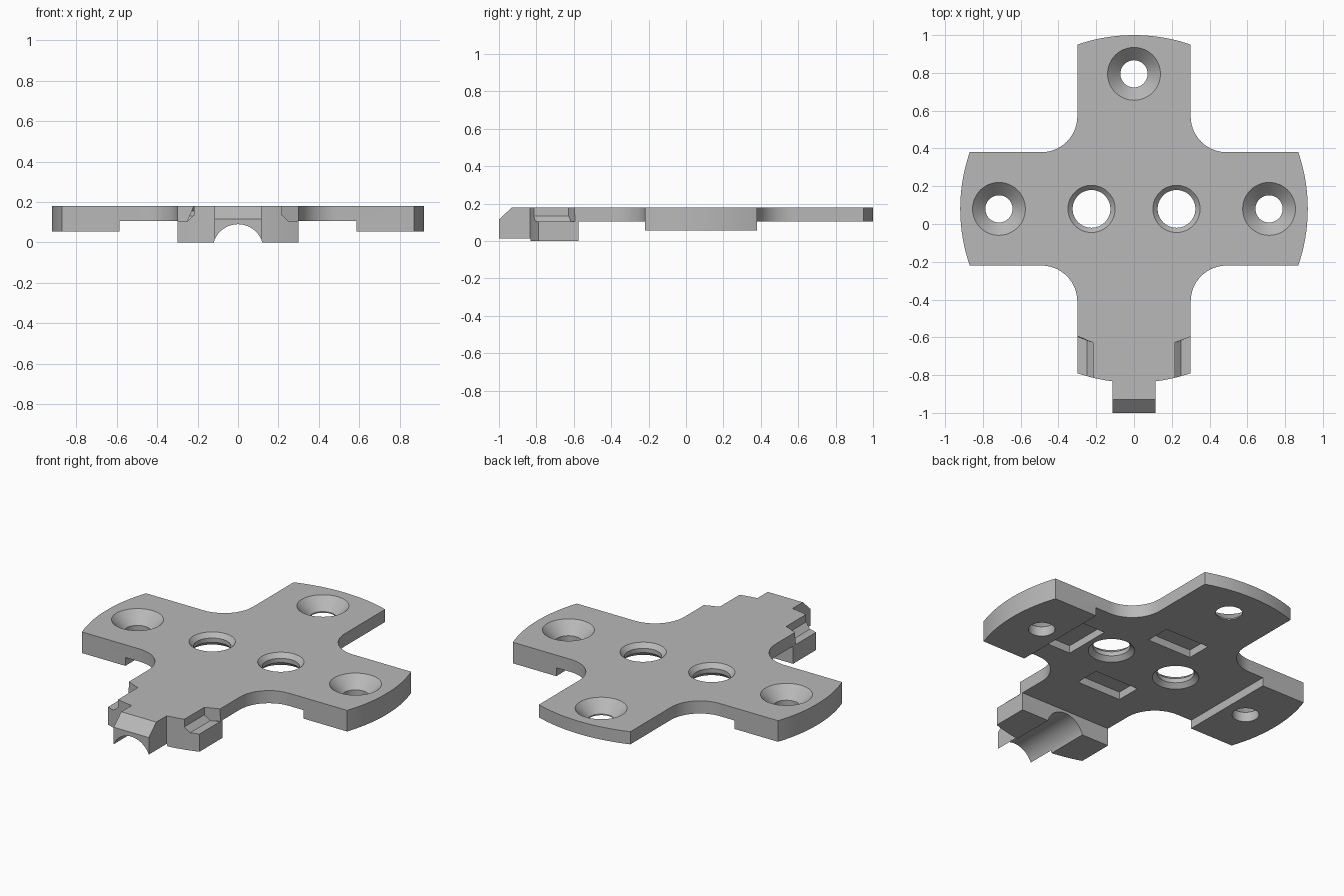
import bpy, bmesh, math
from mathutils import Vector

old = bpy.data.objects.get("Cube")
if old:
    bpy.data.objects.remove(old, do_unlink=True)

CY, R, W = 0.08, 0.92, 0.3          # cross centre, outer radius, arm half width
TOP, UNDER = 0.18, 0.105
NUB, FIL = 0.115, 0.19

grey = bpy.data.materials.new("plain grey")
grey.use_nodes = True
grey.diffuse_color = (0.48, 0.48, 0.48, 1)
grey.node_tree.nodes["Principled BSDF"].inputs["Base Color"].default_value = (0.48, 0.48, 0.48, 1)


def arc(cx, cy, r, a0, a1, n):
    angles = [math.radians(a0 + (a1 - a0) * i / n) for i in range(n + 1)]
    return [(cx + r * math.cos(a), cy + r * math.sin(a)) for a in angles]


def prism(name, pts, lo, hi, axis="Z"):
    """Extrude a 2D profile from lo to hi along an axis."""
    place = {"X": lambda p, d: (d, p[0], p[1]),
             "Y": lambda p, d: (p[0], d, p[1]),
             "Z": lambda p, d: (p[0], p[1], d)}[axis]
    bm = bmesh.new()
    face = bm.faces.new([bm.verts.new(place(p, lo)) for p in pts])
    out = bmesh.ops.extrude_face_region(bm, geom=[face])["geom"]
    shift = Vector(place((0, 0), hi - lo))
    bmesh.ops.translate(bm, vec=shift, verts=[v for v in out if isinstance(v, bmesh.types.BMVert)])
    return finish(name, bm)


def finish(name, bm):
    bmesh.ops.recalc_face_normals(bm, faces=bm.faces)
    me = bpy.data.meshes.new(name)
    bm.to_mesh(me)
    bm.free()
    me.materials.append(grey)
    ob = bpy.data.objects.new(name, me)
    bpy.context.collection.objects.link(ob)
    return ob


def box(name, x0, x1, y0, y1, z0, z1):
    return prism(name, [(x0, y0), (x1, y0), (x1, y1), (x0, y1)], z0, z1)


def turned(name, x, y, profile, n=48):
    """Closed solid of revolution from (radius, z) rings."""
    bm = bmesh.new()
    rings = [[bm.verts.new((px, py, z)) for px, py in arc(x, y, r, 0, 360, n)[:-1]]
             for r, z in profile]
    for a, b in zip(rings, rings[1:]):
        for i in range(n):
            j = (i + 1) % n
            bm.faces.new((a[i], a[j], b[j], b[i]))
    bm.faces.new(rings[0])
    bm.faces.new(rings[-1])
    return finish(name, bm)


# Cross-shaped plate with a nub on the front arm
ang = math.degrees(math.acos(W / R))
nub_ang = math.degrees(math.acos(NUB / R))
half = arc(0, CY, R, 90, ang, 10)
half += arc(W + FIL, CY + W + FIL, FIL, 180, 270, 14)
half += arc(0, CY, R, 90 - ang, ang - 90, 20)
half += arc(W + FIL, CY - W - FIL, FIL, 90, 180, 14)
half += arc(0, CY, R, -ang, -nub_ang, 5)
half.append((NUB, -1))
plate = prism("mounting_plate", half + [(-x, y) for x, y in reversed(half[1:])], 0, TOP)

# Underside recess leaves the front block and thick side pads
cutters = [box("under_cut", -0.585, 0.585, -0.575, 1.2, -0.1, UNDER)]
for s in (-1, 1):
    cutters.append(box("pad_cut", min(s * 0.58, s * 1.2), max(s * 0.58, s * 1.2), -0.5, 0.6, -0.1, 0.055))

# Cable channel and sloped nub tip
cutters.append(prism("channel_cut", arc(0, -0.035, 0.125, 0, 360, 64)[:-1], -1.2, -0.5, "Y"))
cutters.append(prism("nub_slope", [(-1.07, 0.05), (-0.86, 0.245), (-1.07, 0.245)], -0.2, 0.2, "X"))

# Shoulder notches with curved back walls
for s in (-1, 1):
    pts = [(0.218, 0.25), (0.218, 0.135), (0.25, UNDER), (0.3, UNDER), (0.35, UNDER), (0.35, 0.25), (0.3, 0.25)]
    notch = prism("notch_cut", [(s * x, z) for x, z in pts], -1.1, -0.6, "Y")
    for v in notch.data.vertices:
        if v.co.y > -0.7:
            v.co.y = CY - math.sqrt(0.74 ** 2 - v.co.x ** 2)
    cutters.append(notch)

# Countersunk screw holes
for x, y in ((-0.715, CY), (0.715, CY), (0, 0.795)):
    cutters.append(turned("screw_hole", x, y, [(0.072, -0.1), (0.072, 0.112), (0.14, TOP), (0.16, 0.2)]))

# Central holes, bevelled on both rims
for x in (-0.225, 0.225):
    cutters.append(turned("centre_hole", x, CY, [
        (0.145, 0.085), (0.125, UNDER), (0.1, 0.13), (0.1, 0.155), (0.125, TOP), (0.145, 0.2)]))

# Shallow pockets underneath
for x, y, w, d in ((0, CY + 0.29, 0.145, 0.075), (0, CY - 0.3, 0.145, 0.075), (0.455, 0.06, 0.075, 0.145)):
    cutters.append(box("pocket", x - w, x + w, y - d, y + d, 0.02, 0.15))

for c in cutters:
    c.hide_render = True
    m = plate.modifiers.new(c.name, "BOOLEAN")
    m.operation, m.solver, m.object = "DIFFERENCE", "EXACT", c

# Bake the cuts, then drop the cutters
deps = bpy.context.evaluated_depsgraph_get()
baked = bpy.data.meshes.new_from_object(plate.evaluated_get(deps))
plate.modifiers.clear()
plate.data = baked
baked.materials.clear()
baked.materials.append(grey)
for c in cutters:
    bpy.data.objects.remove(c, do_unlink=True)

bpy.ops.object.select_all(action="DESELECT")
plate.select_set(True)
bpy.context.view_layer.objects.active = plate
bpy.ops.object.shade_smooth_by_angle(angle=math.radians(25))
